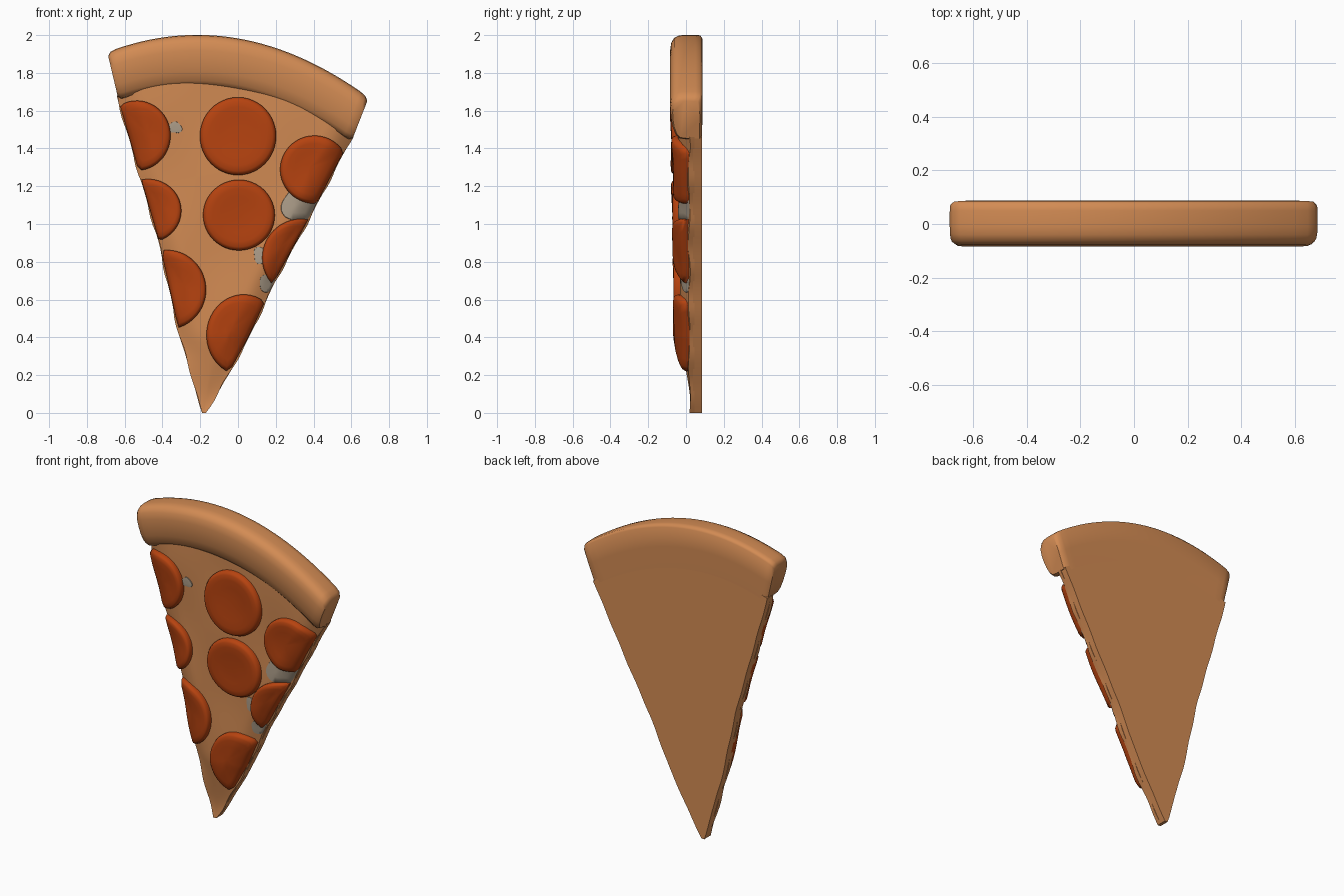
import bpy, bmesh, math

if "Cube" in bpy.data.objects:
    bpy.data.objects.remove(bpy.data.objects["Cube"])


def material(name, rgb):
    m = bpy.data.materials.new(name)
    m.diffuse_color = (*rgb, 1)
    m.use_nodes = True
    m.node_tree.nodes["Principled BSDF"].inputs["Base Color"].default_value = m.diffuse_color
    return m


TAN = material("baked_tan", (0.65, 0.26, 0.088))
RED = material("pepperoni_red", (0.47, 0.056, 0.005))
GREY = material("pale_cheese_grey", (0.43, 0.35, 0.26))

# Cut edges of the slice as (z, x) pairs
LEFT = [(0, -.19), (.05, -.21), (.2, -.245), (.4, -.31), (.9, -.42), (1.3, -.535), (1.65, -.635), (2, -.73)]
RIGHT = [(0, -.17), (.05, -.14), (.2, -.05), (.4, .06), (.7, .2), (1, .365), (1.43, .59), (2, .88)]


def edge_x(edge, z):
    z = max(0, min(z, 2))
    for (z0, x0), (z1, x1) in zip(edge, edge[1:]):
        if z <= z1:
            return x0 + (x1 - x0) * (z - z0) / (z1 - z0)


def arc(a, c, b, v):
    return [a[i] * (1 - v) ** 2 + 2 * c[i] * v * (1 - v) + b[i] * v * v for i in (0, 1)]


def topping_y(x, z):
    """Front surface of the cheese: crowned, drooping at the cut edges."""
    d = max(0, min(x - edge_x(LEFT, z), edge_x(RIGHT, z) - x, .13)) / .13
    s = math.sin(d * math.pi / 2)
    top = .03 - .052 * min(z / .4, 1) - .022 * z / 1.6
    top += .006 * math.sin(9 * x + 2) * math.sin(8 * z + 1)
    rim = .018 + .005 * math.sin(19 * z)
    return rim + (top - rim) * s


def finish(name, bm, mat, angle=40):
    bmesh.ops.recalc_face_normals(bm, faces=bm.faces)
    me = bpy.data.meshes.new(name)
    bm.to_mesh(me)
    bm.free()
    me.materials.append(mat)
    ob = bpy.data.objects.new(name, me)
    bpy.context.collection.objects.link(ob)
    bpy.ops.object.select_all(action='DESELECT')
    ob.select_set(True)
    bpy.context.view_layer.objects.active = ob
    bpy.ops.object.shade_smooth_by_angle(angle=math.radians(angle))
    return ob


def slab(name, front, back, wobble, rows=44, cols=28):
    """Wedge-shaped sheet between a front surface and a flat back."""
    bm = bmesh.new()
    layers = []
    for depth in (front, back):
        grid = []
        for i in range(rows + 1):
            t = i / rows
            zl, zr = 1.68 * t, 1.46 * t
            row = []
            for j in range(cols + 1):
                v = j / cols
                xl = edge_x(LEFT, zl) + wobble * math.sin(23 * zl)
                xr = edge_x(RIGHT, zr) + wobble * math.sin(27 * zr)
                x = xl + (xr - xl) * v
                z = zl + (zr - zl) * v + .64 * v * (1 - v) * t * t
                row.append(bm.verts.new((x, depth(x, z), z)))
            grid.append(row)
        layers.append(grid)
    f, b = layers
    for g in layers:
        for i in range(rows):
            for j in range(cols):
                bm.faces.new((g[i][j], g[i][j + 1], g[i + 1][j + 1], g[i + 1][j]))
    rim = [(0, j) for j in range(cols)] + [(i, cols) for i in range(rows)]
    rim += [(rows, j) for j in range(cols, 0, -1)] + [(i, 0) for i in range(rows, 0, -1)]
    for p, q in zip(rim, rim[1:] + rim[:1]):
        bm.faces.new((f[p[0]][p[1]], f[q[0]][q[1]], b[q[0]][q[1]], b[p[0]][p[1]]))
    return finish(name, bm, TAN)


# Flat dough underneath and the uneven cheese on the front
slab("dough_base", lambda x, z: .036, lambda x, z: .085, .002)
slab("cheese_layer", topping_y, lambda x, z: .045, .006)

# Crust: D-shaped section (inner-to-outer fraction, y) swept along the arc
SECTION = [(0, .085), (.5, .087), (.94, .086), (.99, .075), (1, .05), (1, -.01), (.985, -.04),
           (.94, -.063), (.85, -.078), (.7, -.084), (.5, -.082), (.3, -.074), (.12, -.058), (.02, -.035), (0, 0)]
bm = bmesh.new()
rings = []
N = 32
stations = [(0, .84, 0), (0, .94, .006)] + [(k / N, 1, 0) for k in range(1, N)] + [(1, .94, -.006), (1, .84, 0)]
for v, size, _ in stations:
    inner = arc((-.632, 1.655), (-.02, 1.87), (.6, 1.435), v)
    outer = arc((-.692, 1.91), (0, 2.175), (.692, 1.67), v)
    if size == .94:                      # rounded shoulder just inside each end
        w = .012 if v == 0 else .988
        inner = arc((-.632, 1.655), (-.02, 1.87), (.6, 1.435), w)
        outer = arc((-.692, 1.91), (0, 2.175), (.692, 1.67), w)
        size = .97
    ring = []
    for s, y in SECTION:
        s = .5 + (s - .5) * size
        ring.append(bm.verts.new((inner[0] + (outer[0] - inner[0]) * s, y * size,
                                  inner[1] + (outer[1] - inner[1]) * s)))
    rings.append(ring)
n = len(SECTION)
for a, b in zip(rings, rings[1:]):
    for k in range(n):
        bm.faces.new((a[k], a[(k + 1) % n], b[(k + 1) % n], b[k]))
bm.faces.new(rings[0])
bm.faces.new(rings[-1])
finish("crust", bm, TAN, 50)


def patch(name, mat, cx, cz, rx, rz, profile, wave=0, segs=48):
    """Round topping draped on the cheese and trimmed at the cut edges."""
    def inside(x, z):
        a = math.atan2(z - cz, x - cx)
        k = 1 + wave * math.sin(3 * a + 9 * cx)
        return (((x - cx) / rx) ** 2 + ((z - cz) / rz) ** 2 < k * k
                and edge_x(LEFT, z) + .004 < x < edge_x(RIGHT, z) - .006)
    # middle of the trimmed shape
    pts = [(cx + rx * i / 12, cz + rz * j / 12) for i in range(-12, 13) for j in range(-12, 13)]
    pts = [p for p in pts if inside(*p)]
    px, pz = (sum(p[i] for p in pts) / len(pts) for i in (0, 1))
    reach = []
    for k in range(segs):
        a = 2 * math.pi * k / segs
        lo, hi = 0, .6
        for _ in range(18):
            mid = (lo + hi) / 2
            if inside(px + mid * math.cos(a), pz + mid * math.sin(a)):
                lo = mid
            else:
                hi = mid
        reach.append((lo * math.cos(a), lo * math.sin(a)))
    bm = bmesh.new()
    centre = bm.verts.new((px, topping_y(px, pz) - profile[0][1], pz))
    prev = None
    for f, h in profile:
        ring = []
        for dx, dz in reach:
            x, z = px + dx * f, pz + dz * f
            ring.append(bm.verts.new((x, topping_y(x, z) - h, z)))
        for k in range(segs):
            m = (k + 1) % segs
            if prev:
                bm.faces.new((prev[k], prev[m], ring[m], ring[k]))
            else:
                bm.faces.new((centre, ring[k], ring[m]))
        prev = ring
    bm.faces.new(prev)
    finish(name, bm, mat, 60)


# Pepperoni slices: centre x, z and radii
PEPPERONI = [(0, 1.465, .202, .206), (.005, 1.047, .19, .187), (-.535, 1.468, .178, .185),
             (-.475, 1.07, .175, .168), (-.375, .652, .206, .21), (.03, .412, .197, .215),
             (.405, 1.288, .182, .18), (.335, .82, .207, .207)]
DISC = [(.25, .031), (.5, .033), (.75, .036), (.9, .034), (.96, .027), (1, .012), (1, -.02)]
for i, p in enumerate(PEPPERONI):
    patch(f"pepperoni_{i + 1}", RED, *p, DISC)

# Pale melted patches between the pepperoni
PALE = [(.345, 1.11, .115, .1), (.12, .835, .038, .045), (.16, .685, .05, .045), (-.335, 1.51, .04, .03)]
FILM = [(.3, .006), (.6, .006), (.97, .005), (1, -.003)]
for i, p in enumerate(PALE):
    patch(f"pale_cheese_{i + 1}", GREY, *p, FILM, wave=.12, segs=32)
